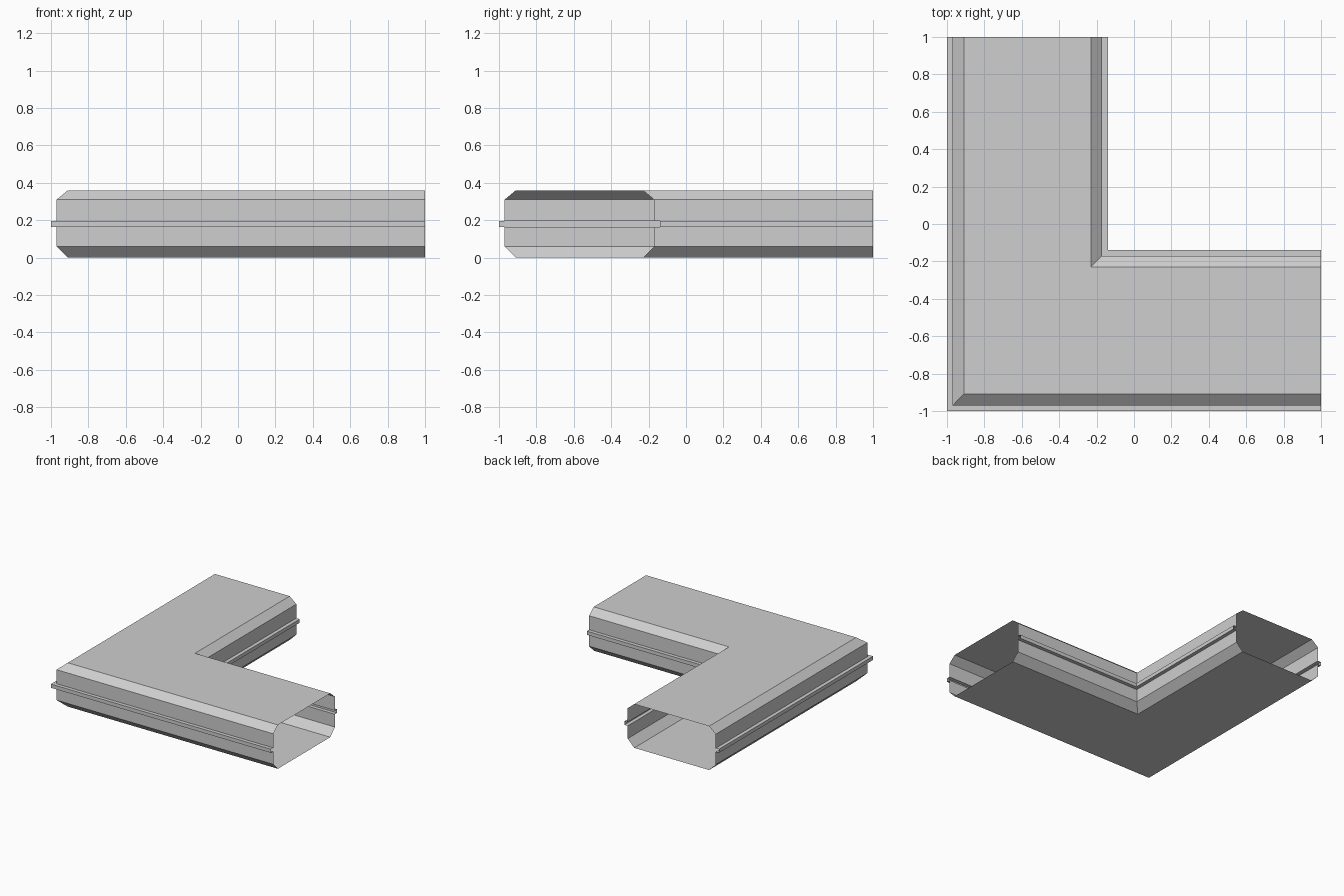
import bpy
import bmesh

cube = bpy.data.objects.get("Cube")
if cube:
    bpy.data.objects.remove(cube, do_unlink=True)

# Plain grey sheet material
grey = bpy.data.materials.new("plain grey")
grey.use_nodes = True
colour = (0.62, 0.62, 0.62, 1.0)
grey.diffuse_color = colour
grey.node_tree.nodes["Principled BSDF"].inputs["Base Color"].default_value = colour

# Duct dimensions
HEIGHT, CHAMFER = 0.36, 0.06
OUTER, INNER = -0.97, -0.17
RAIL, RAIL_LOW, RAIL_HIGH = 0.03, 0.165, 0.195
END = 1.0


def side_profile(wall, direction):
    """One side wall from bottom to top: chamfer, folded rail, chamfer."""
    flat = wall - direction * CHAMFER
    lip = wall + direction * RAIL
    return [(flat, 0), (wall, CHAMFER), (wall, RAIL_LOW), (lip, RAIL_LOW),
            (lip, RAIL_HIGH), (wall, RAIL_HIGH), (wall, HEIGHT - CHAMFER + 0.01),
            (flat, HEIGHT)]


# Closed cross-section: up the inner side, down the outer side
profile = side_profile(INNER, 1) + side_profile(OUTER, -1)[::-1]

# Sweep the section around the mitred corner, leaving both ends open
bm = bmesh.new()
rings = []
for station in (lambda o: (END, o), lambda o: (o, o), lambda o: (o, END)):
    rings.append([bm.verts.new((*station(o), z)) for o, z in profile])

count = len(profile)
for first, second in zip(rings, rings[1:]):
    for i in range(count):
        j = (i + 1) % count
        bm.faces.new((first[i], second[i], second[j], first[j]))

mesh = bpy.data.meshes.new("corner_duct")
bm.to_mesh(mesh)
bm.free()
mesh.materials.append(grey)
duct = bpy.data.objects.new("corner_duct", mesh)
bpy.context.collection.objects.link(duct)
